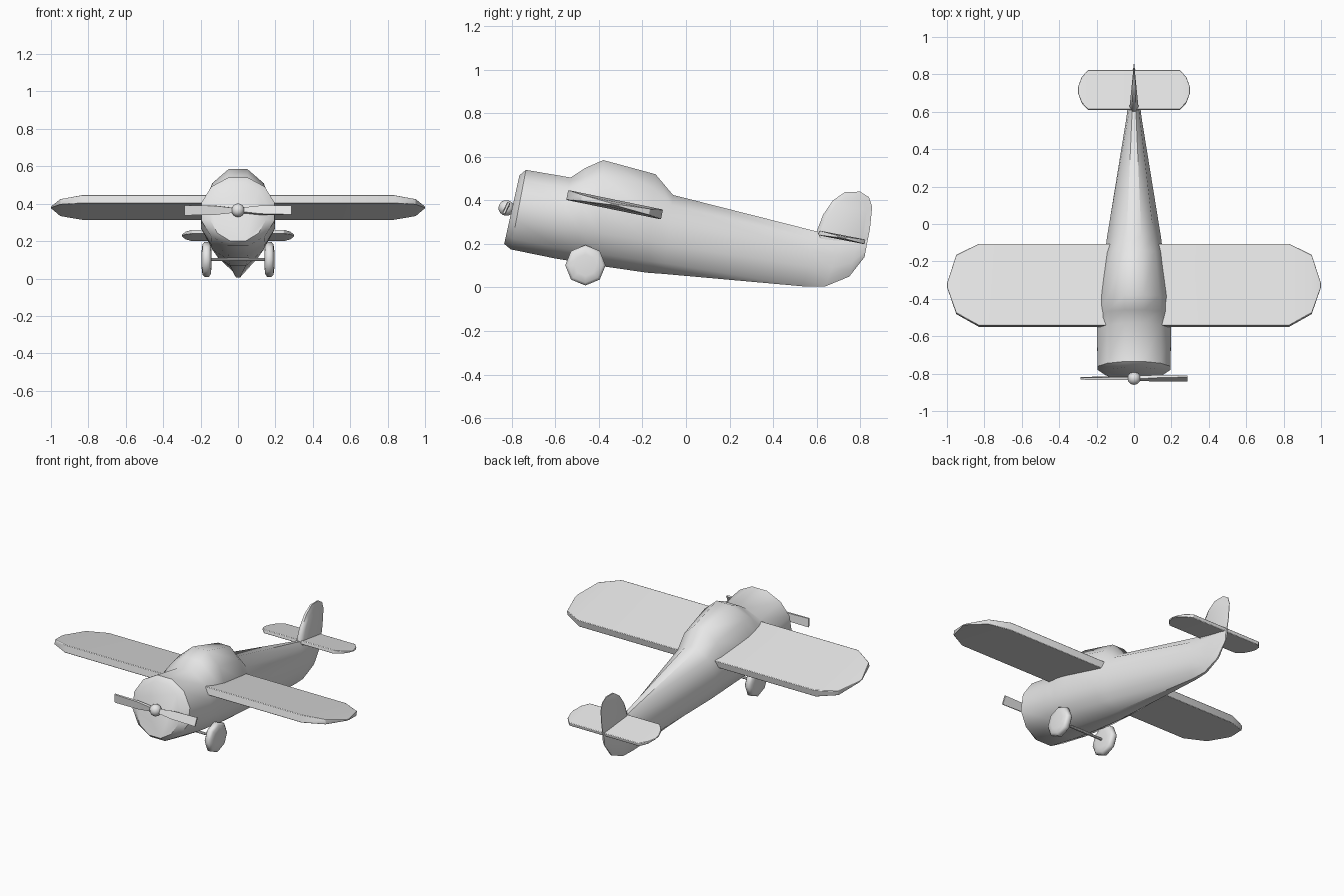
import bpy, bmesh
from math import sin, cos, pi, radians
from mathutils import Matrix, Vector

if "Cube" in bpy.data.objects:
    bpy.data.objects.remove(bpy.data.objects["Cube"])

grey = bpy.data.materials.new("plain_grey")
grey.use_nodes = True
COLOR = (0.8, 0.8, 0.8, 1)
grey.diffuse_color = COLOR
grey.node_tree.nodes["Principled BSDF"].inputs["Base Color"].default_value = COLOR


def finish(name, bm, angle=40, bevel=0):
    """Turn a bmesh into a named, smooth-shaded object."""
    bmesh.ops.recalc_face_normals(bm, faces=bm.faces)
    mesh = bpy.data.meshes.new(name)
    bm.to_mesh(mesh)
    bm.free()
    mesh.materials.append(grey)
    obj = bpy.data.objects.new(name, mesh)
    bpy.context.collection.objects.link(obj)
    bpy.ops.object.select_all(action="DESELECT")
    obj.select_set(True)
    bpy.context.view_layer.objects.active = obj
    if bevel:
        mod = obj.modifiers.new("soft_edges", "BEVEL")
        mod.width, mod.segments = bevel, 2
    bpy.ops.object.shade_smooth_by_angle(angle=radians(angle))
    return obj


def loft(bm, rings):
    """Skin a list of equal rings and cap both ends."""
    loops = [[bm.verts.new(p) for p in ring] for ring in rings]
    n = len(loops[0])
    for a, b in zip(loops, loops[1:]):
        for i in range(n):
            j = (i + 1) % n
            bm.faces.new((a[i], a[j], b[j], b[i]))
    bm.faces.new(loops[0])
    bm.faces.new(loops[-1])


def flat_wing(name, stations, centre, pitch, bevel):
    """Wing through both sides: stations are (x, front, back, half thickness)."""
    mirrored = [(-x, f, b, t) for x, f, b, t in reversed(stations)]
    tilt = Matrix.Translation(centre) @ Matrix.Rotation(-radians(pitch), 4, "X")
    rings = []
    for x, f, b, t in mirrored + stations:
        rings.append([tilt @ Vector(p) for p in
                      ((x, f, -t), (x, f, t), (x, b, t), (x, b, -t))])
    bm = bmesh.new()
    loft(bm, rings)
    return finish(name, bm, 45, bevel)


# Fuselage: (top y, top z, bottom y, bottom z, half width, height of widest point)
SECTIONS = [
    (-.765, .515, -.835, .20, .15, .5),
    (-.735, .54, -.805, .175, .195, .5),
    (-.53, .505, -.60, .133, .198, .5),
    (-.46, .55, -.50, .117, .194, .45),
    (-.38, .585, -.40, .10, .188, .42),
    (-.14, .52, -.18, .068, .155, .44),
    (-.06, .425, -.10, .062, .145, .5),
    (.59, .26, .54, .005, .04, .5),
    (.72, .235, .64, .005, .027, .5),
    (.79, .23, .75, .05, .017, .5),
    (.835, .22, .82, .14, .006, .5),
]
SIDES = 12
rings = []
for ty, tz, by, bz, half, mid in SECTIONS:
    top, bottom = Vector((0, ty, tz)), Vector((0, by, bz))
    centre = bottom.lerp(top, mid)
    ring = []
    for i in range(SIDES):
        a = (i + .5) * 2 * pi / SIDES
        up, side = cos(a) / cos(pi / SIDES), sin(a) / cos(pi / SIDES)
        reach = (top - centre) * up if up > 0 else (centre - bottom) * up
        ring.append(centre + reach + Vector((half * side, 0, 0)))
    rings.append(ring)
bm = bmesh.new()
loft(bm, rings)
finish("fuselage", bm)

# Main wing and tailplane
flat_wing("main_wing", [(.83, -.222, .222, .023), (.95, -.155, .165, .014),
                        (1, -.01, .01, .003)], (0, -.328, .38), 11.6, .008)
flat_wing("tailplane", [(.245, -.108, .108, .011), (.28, -.07, .07, .008),
                        (.3, -.015, .015, .003)], (0, .716, .23), 11, .004)

# Tail fin: thick at the front, thin at the rear, with a raised inner panel
FIN = [(.59, .2), (.605, .27), (.63, .335), (.675, .40), (.73, .438), (.80, .44),
       (.84, .415), (.855, .37), (.845, .27), (.825, .17)]
bm = bmesh.new()
rings = []
for scale, side in ((.8, -1), (1, -.4), (1, .4), (.8, 1)):
    ring = []
    for y, z in FIN:
        thick = .003 + .02 * (.86 - y) / .25
        ring.append((side * thick, .73 + (y - .73) * scale, .29 + (z - .29) * scale))
    rings.append(ring)
loft(bm, rings)
finish("tail_fin", bm, 60)

# Propeller blades, pitched in opposite directions on a tilted hub
hub_frame = Matrix.Translation((0, -.825, .365)) @ Matrix.Rotation(radians(-10), 4, "X")
for label, side in (("left", 1), ("right", -1)):
    pitch = Matrix.Rotation(radians(-15 * side), 4, "X")
    rings = []
    for x, tall, thick in ((.01, .011, .009), (.12, .024, .008), (.285, .027, .005)):
        rings.append([hub_frame @ pitch @ Vector((x * side, thick * u, tall * v))
                      for u, v in ((1, 1), (-1, 1), (-1, -1), (1, -1))])
    bm = bmesh.new()
    loft(bm, rings)
    finish(label + "_propeller_blade", bm, 45)

bm = bmesh.new()
bmesh.ops.create_uvsphere(bm, u_segments=12, v_segments=8, radius=.036, matrix=hub_frame)
finish("propeller_hub", bm, 60)


# Wheels and axle, turned around the x axis
def turned(name, profile, sides, centre, angle):
    bm = bmesh.new()
    loft(bm, [[Vector(centre) + Vector((x, r * sin(i * 2 * pi / sides),
                                        r * cos(i * 2 * pi / sides)))
               for i in range(sides)] for x, r in profile])
    return finish(name, bm, angle)


WHEEL = [(-.026, .05), (-.022, .08), (-.012, .093), (.012, .093), (.022, .08), (.026, .05)]
for label, side in (("left", 1), ("right", -1)):
    turned(label + "_wheel", WHEEL, 8, (.168 * side, -.462, .102), 60)
turned("axle", [(-.165, .008), (.165, .008)], 8, (0, -.462, .102), 40)
